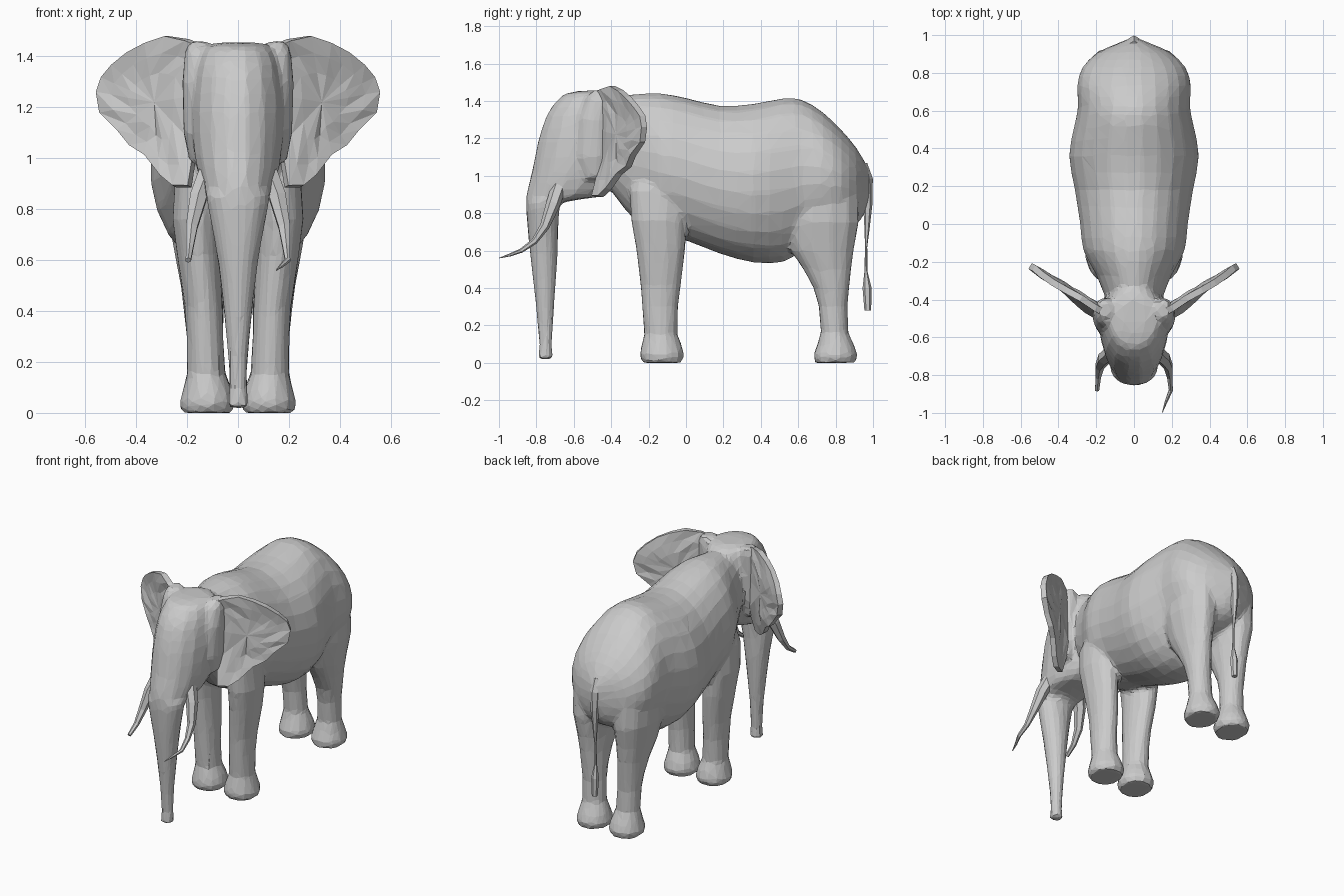
import bpy, bmesh, math, random
from mathutils import Vector

random.seed(4)


def make(name, bm):
    bmesh.ops.recalc_face_normals(bm, faces=bm.faces)
    me = bpy.data.meshes.new(name)
    bm.to_mesh(me)
    bm.free()
    ob = bpy.data.objects.new(name, me)
    bpy.context.collection.objects.link(ob)
    return ob


def skin(name, loops):
    # closed skin over a stack of rings
    bm = bmesh.new()
    rings = [[bm.verts.new(p) for p in loop] for loop in loops]
    n = len(rings[0])
    for a, b in zip(rings, rings[1:]):
        for i in range(n):
            j = (i + 1) % n
            bm.faces.new((a[i], a[j], b[j], b[i]))
    bm.faces.new(rings[0])
    bm.faces.new(rings[-1])
    return make(name, bm)


def smooth_rows(rows, sub):
    # Catmull-Rom refinement of a profile table
    out = []
    for i in range(len(rows) - 1):
        q = [rows[max(i - 1, 0)], rows[i], rows[i + 1], rows[min(i + 2, len(rows) - 1)]]
        for k in range(sub):
            t = k / sub
            out.append([0.5 * (2 * b + (c - a) * t + (2 * a - 5 * b + 4 * c - d) * t * t
                               + (3 * b - a - 3 * c + d) * t ** 3) for a, b, c, d in zip(*q)])
    return out + [list(rows[-1])]


def loft(name, rows, along, n, sub=1, side=1):
    # row: station, low, high, half width, centre x
    loops = []
    for t, lo, hi, w, cx in smooth_rows(rows, sub):
        loop = []
        for i in range(n):
            a = 2 * math.pi * (i + 0.5) / n
            x = side * (cx + w * math.cos(a))
            v = (lo + hi) / 2 + (hi - lo) / 2 * math.sin(a) / math.cos(math.pi / n)
            loop.append((x, t, v) if along == "y" else (x, v, t))
        loops.append(loop)
    return skin(name, loops)


def tube(name, pts, n=6):
    # row: x, y, z, radius
    loops = []
    for i, p in enumerate(pts):
        d = Vector(pts[min(i + 1, len(pts) - 1)][:3]) - Vector(pts[max(i - 1, 0)][:3])
        u = d.cross(Vector((1, 0, 0))).normalized()
        v = d.cross(u).normalized()
        loops.append([Vector(p[:3]) + p[3] * (math.cos(2 * math.pi * k / n) * u
                      + math.sin(2 * math.pi * k / n) * v) for k in range(n)])
    return skin(name, loops)


# torso, neck to rump
torso = [(-0.46, 1.0, 1.38, 0.12, 0), (-0.37, 0.88, 1.42, 0.16, 0),
         (-0.27, 0.76, 1.435, 0.20, 0), (-0.14, 0.69, 1.44, 0.27, 0),
         (0.0, 0.655, 1.415, 0.287, 0), (0.18, 0.585, 1.373, 0.315, 0),
         (0.36, 0.537, 1.383, 0.346, 0), (0.52, 0.54, 1.413, 0.318, 0),
         (0.62, 0.60, 1.405, 0.298, 0), (0.73, 0.66, 1.34, 0.303, 0),
         (0.83, 0.70, 1.245, 0.275, 0), (0.91, 0.74, 1.15, 0.19, 0),
         (0.955, 0.80, 1.075, 0.09, 0), (0.98, 0.88, 1.03, 0.03, 0)]
body = loft("elephant_body", torso, "y", 24, 2)

# head running down into the trunk
head = [(1.455, -0.55, -0.40, 0.07, 0), (1.44, -0.64, -0.35, 0.125, 0),
        (1.40, -0.69, -0.32, 0.15, 0),
        (1.32, -0.745, -0.30, 0.17, 0), (1.18, -0.79, -0.30, 0.182, 0),
        (1.03, -0.82, -0.34, 0.175, 0), (0.93, -0.845, -0.40, 0.157, 0),
        (0.885, -0.853, -0.48, 0.14, 0), (0.86, -0.853, -0.65, 0.13, 0),
        (0.80, -0.853, -0.68, 0.118, 0), (0.60, -0.835, -0.686, 0.081, 0),
        (0.40, -0.813, -0.698, 0.057, 0), (0.20, -0.793, -0.711, 0.039, 0),
        (0.08, -0.785, -0.717, 0.038, 0), (0.018, -0.796, -0.706, 0.045, 0)]
parts = [loft("head_and_trunk", head, "z", 16, 2)]

# four legs, and the fleshy root of each ear
front = [(0.0, -0.235, -0.023, 0.103, 0.122), (0.04, -0.246, -0.01, 0.113, 0.12),
         (0.09, -0.238, -0.022, 0.099, 0.12), (0.15, -0.222, -0.047, 0.078, 0.125),
         (0.30, -0.234, -0.043, 0.074, 0.13), (0.42, -0.242, -0.028, 0.077, 0.135),
         (0.62, -0.267, -0.004, 0.087, 0.155), (0.76, -0.292, 0.0, 0.095, 0.165),
         (0.92, -0.30, -0.01, 0.085, 0.165), (1.06, -0.25, -0.04, 0.065, 0.14)]
hind = [(0.0, 0.69, 0.905, 0.103, 0.122), (0.04, 0.682, 0.917, 0.113, 0.12),
        (0.09, 0.70, 0.90, 0.099, 0.12), (0.16, 0.722, 0.868, 0.077, 0.125),
        (0.30, 0.71, 0.863, 0.074, 0.13), (0.40, 0.683, 0.872, 0.08, 0.135),
        (0.50, 0.628, 0.882, 0.087, 0.14), (0.60, 0.562, 0.895, 0.102, 0.145),
        (0.75, 0.52, 0.922, 0.125, 0.15), (0.90, 0.53, 0.918, 0.128, 0.145),
        (1.03, 0.59, 0.85, 0.10, 0.135)]
root = [(0.98, -0.54, -0.44, 0.03, 0.16), (1.10, -0.58, -0.41, 0.05, 0.165),
        (1.30, -0.57, -0.40, 0.055, 0.165), (1.42, -0.53, -0.39, 0.055, 0.155),
        (1.46, -0.49, -0.40, 0.035, 0.155)]
for s, label in ((1, "right"), (-1, "left")):
    parts.append(loft("front_leg_" + label, front, "z", 12, 1, s))
    parts.append(loft("hind_leg_" + label, hind, "z", 12, 1, s))
    parts.append(loft("ear_root_" + label, root, "z", 12, 1, s))

# fuse torso, head and legs into one blended, coarsely faceted hide
bpy.ops.object.select_all(action="DESELECT")
for p in parts + [body]:
    p.select_set(True)
bpy.context.view_layer.objects.active = body
bpy.ops.object.join()
fuse = body.modifiers.new("fuse", "REMESH")
fuse.mode = "VOXEL"
fuse.voxel_size = 0.015
soft = body.modifiers.new("soften", "SMOOTH")
soft.factor = 0.5
soft.iterations = 6
dec = body.modifiers.new("facets", "DECIMATE")
dec.ratio = 0.06

# ears: fanned outline, thickened and mirrored, lobe tilted forward
outline = [(0.14, 1.44), (0.20, 1.465), (0.28, 1.48), (0.36, 1.455), (0.43, 1.42),
           (0.49, 1.37), (0.53, 1.32), (0.55, 1.26), (0.535, 1.18), (0.47, 1.11),
           (0.42, 1.05), (0.36, 1.01), (0.30, 0.93), (0.25, 0.89), (0.19, 0.89),
           (0.165, 1.05), (0.15, 1.25)]
bm = bmesh.new()
cx, cz = 0.32, 1.22
rings = []
for f in (1.0, 0.75, 0.45):
    ring = []
    for x, z in outline:
        px, pz = cx + (x - cx) * f, cz + (z - cz) * f
        y = -0.475 + (px - 0.14) * 0.6 + 0.01 * (1 - f) - 0.25 * max(0, 1.05 - pz)
        ring.append(bm.verts.new((px, y + random.uniform(-0.01, 0.01), pz)))
    rings.append(ring)
hub = bm.verts.new((cx, -0.36, cz))
for i in range(len(outline)):
    j = (i + 1) % len(outline)
    for a, b in zip(rings, rings[1:]):
        bm.faces.new((a[i], a[j], b[j]))
        bm.faces.new((a[i], b[j], b[i]))
    bm.faces.new((rings[-1][i], rings[-1][j], hub))
ears = make("ears", bm)
sol = ears.modifiers.new("thickness", "SOLIDIFY")
sol.thickness = 0.035
sol.offset = 0
ears.modifiers.new("mirror", "MIRROR")

# tusks: the right one is longer than the left
tusk = [(0.12, -0.68, 0.94, 0.04), (0.155, -0.71, 0.85, 0.038),
        (0.182, -0.755, 0.73, 0.026), (0.19, -0.81, 0.65, 0.017),
        (0.195, -0.88, 0.60, 0.012)]
tube("tusk_left", [(-x, y, z, r) for x, y, z, r in tusk])
tube("tusk_right", tusk + [(0.17, -0.94, 0.577, 0.008), (0.15, -0.998, 0.56, 0.002)])

# tail with a tuft
tube("tail", [(0, 0.94, 1.06, 0.03), (0, 0.965, 0.98, 0.034), (0, 0.972, 0.86, 0.026),
              (0, 0.968, 0.72, 0.014), (0, 0.963, 0.62, 0.006), (0, 0.962, 0.49, 0.008),
              (0, 0.968, 0.40, 0.024), (0, 0.972, 0.28, 0.018)])
